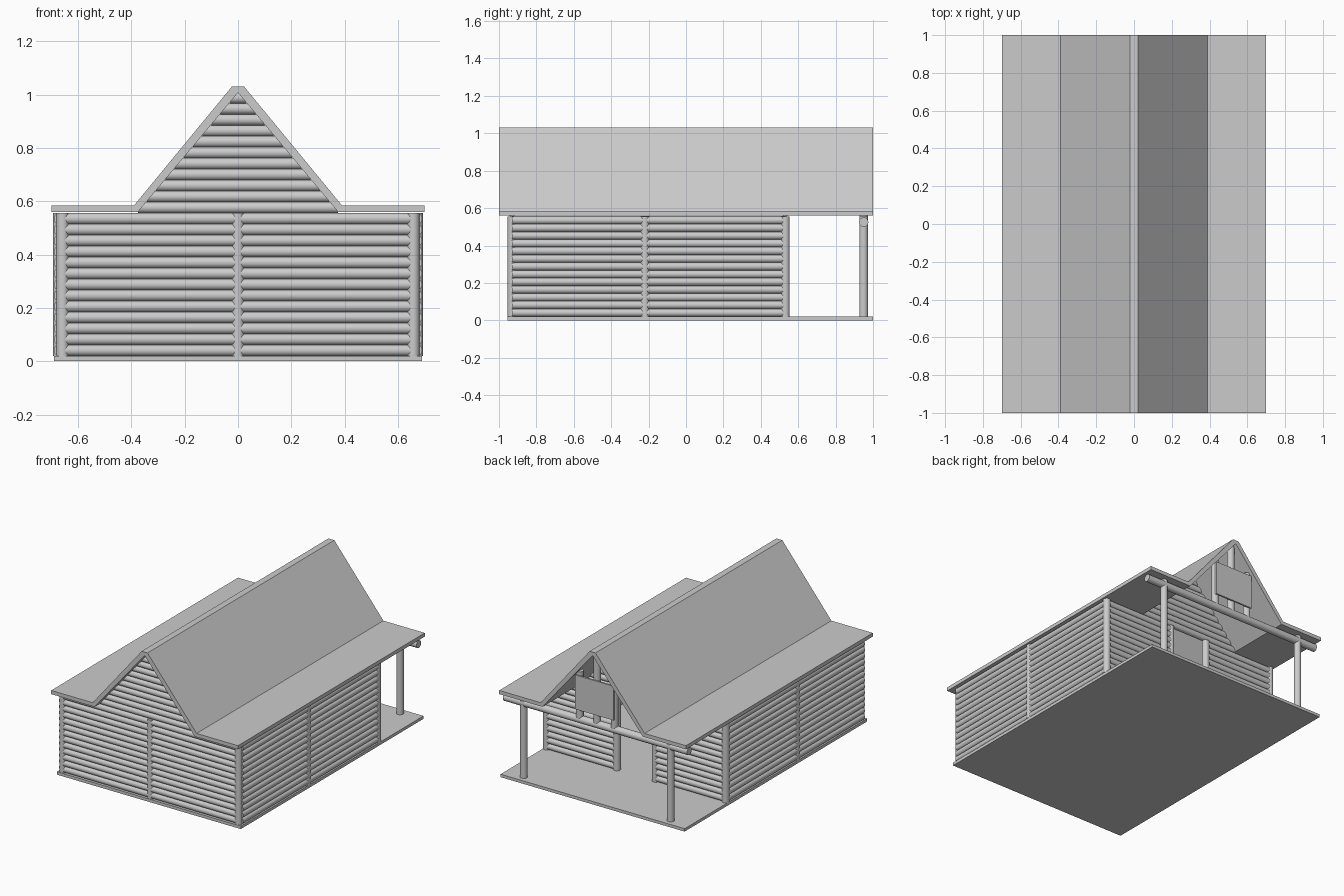
import bpy, bmesh, math
from mathutils import Vector, Matrix

if "Cube" in bpy.data.objects:
    bpy.data.objects.remove(bpy.data.objects["Cube"])

STEP, LOG_R, POST_R = 0.0412, 0.0215, 0.0235
FLOOR, TOP = 0.02, 0.556
FRONT, BACK, SIDE = -0.93, 0.531, 0.67


def finish(name, bm):
    mesh = bpy.data.meshes.new(name)
    bm.to_mesh(mesh)
    bm.free()
    ob = bpy.data.objects.new(name, mesh)
    bpy.context.collection.objects.link(ob)
    return ob


def rods(name, segments, radius):
    """One object made of round logs, each running from point a to point b."""
    bm = bmesh.new()
    for a, b in segments:
        a, b = Vector(a), Vector(b)
        d = b - a
        rot = d.to_track_quat('Z', 'Y').to_matrix().to_4x4()
        bmesh.ops.create_cone(bm, cap_ends=True, segments=20, radius1=radius,
                              radius2=radius, depth=d.length,
                              matrix=Matrix.Translation((a + b) / 2) @ rot)
    ob = finish(name, bm)
    bpy.ops.object.select_all(action='DESELECT')
    ob.select_set(True)
    bpy.context.view_layer.objects.active = ob
    bpy.ops.object.shade_smooth_by_angle(angle=math.radians(40))
    return ob


def box(name, lo, hi):
    lo, hi = Vector(lo), Vector(hi)
    bm = bmesh.new()
    bmesh.ops.create_cube(bm, size=1, matrix=Matrix.Translation((lo + hi) / 2)
                          @ Matrix.Diagonal((*(hi - lo), 1)))
    return finish(name, bm)


def wall(name, a, b):
    """Stack of horizontal logs between two plan points."""
    zs = [FLOOR + STEP * (i + 0.5) for i in range(13)]
    rods(name, [((*a, z), (*b, z)) for z in zs], LOG_R)


def posts(name, points, z0=FLOOR, z1=TOP):
    rods(name, [((x, y, z0), (x, y, z1)) for x, y in points], POST_R)


# Floor slab, running out under the porch
box("floor", (-0.69, -0.955, 0), (0.69, 1.0, FLOOR))

# Roof: flat eaves and steep gable, extruded along the whole length
outer = [(0.70, 0.56), (0.70, 0.585), (0.39, 0.585), (0.022, 1.032)]
inner = [(0, 1.008), (0.376, 0.56)]
profile = (outer + [(-x, z) for x, z in reversed(outer)]
           + [(-0.376, 0.56), (0, 1.008), (0.376, 0.56)])
bm = bmesh.new()
face = bm.faces.new([bm.verts.new((x, -1, z)) for x, z in profile])
ext = bmesh.ops.extrude_face_region(bm, geom=[face])
bmesh.ops.translate(bm, vec=(0, 2, 0),
                    verts=[v for v in ext["geom"] if isinstance(v, bmesh.types.BMVert)])
bmesh.ops.recalc_face_normals(bm, faces=bm.faces)
finish("roof", bm)

# Log walls; the back wall leaves a doorway in the middle
wall("front_wall", (-0.66, FRONT), (0.66, FRONT))
for s, side in ((-1, "left"), (1, "right")):
    wall(side + "_wall", (s * SIDE, FRONT), (s * SIDE, BACK))
    wall(side + "_back_wall", (s * 0.145, BACK), (s * 0.66, BACK))

# Gable logs, shortened to follow the roof slope
for name, y in (("front_gable", FRONT), ("back_gable", BACK)):
    segs = []
    for i in range(11):
        z = TOP + STEP * (i + 0.5)
        half = 0.376 * (1.008 - z) / (1.008 - 0.56) + 0.014
        segs.append(((-half, y, z), (half, y, z)))
    rods(name, segs, LOG_R)

# Upright posts at corners, wall centres and doorway
posts("front_posts", [(-0.658, FRONT), (0, FRONT), (0.658, FRONT)])
posts("side_posts", [(s * SIDE, y) for s in (-1, 1) for y in (-0.22, BACK)])
posts("door_posts", [(-0.145, BACK), (0.145, BACK)])

# Porch: posts, cross beam, gable struts and blank board
posts("porch_posts", [(-0.55, 0.95), (0.55, 0.95)])
rods("porch_beam", [((-0.69, 0.95, 0.525), (0.69, 0.95, 0.525))], 0.025)
posts("gable_king_post", [(0, 0.95)], 0.525, 1.0)
posts("gable_struts", [(-0.13, 0.95), (0.13, 0.95)], 0.525, 0.855)
box("gable_board", (-0.145, 0.97, 0.60), (0.145, 0.982, 0.832))
